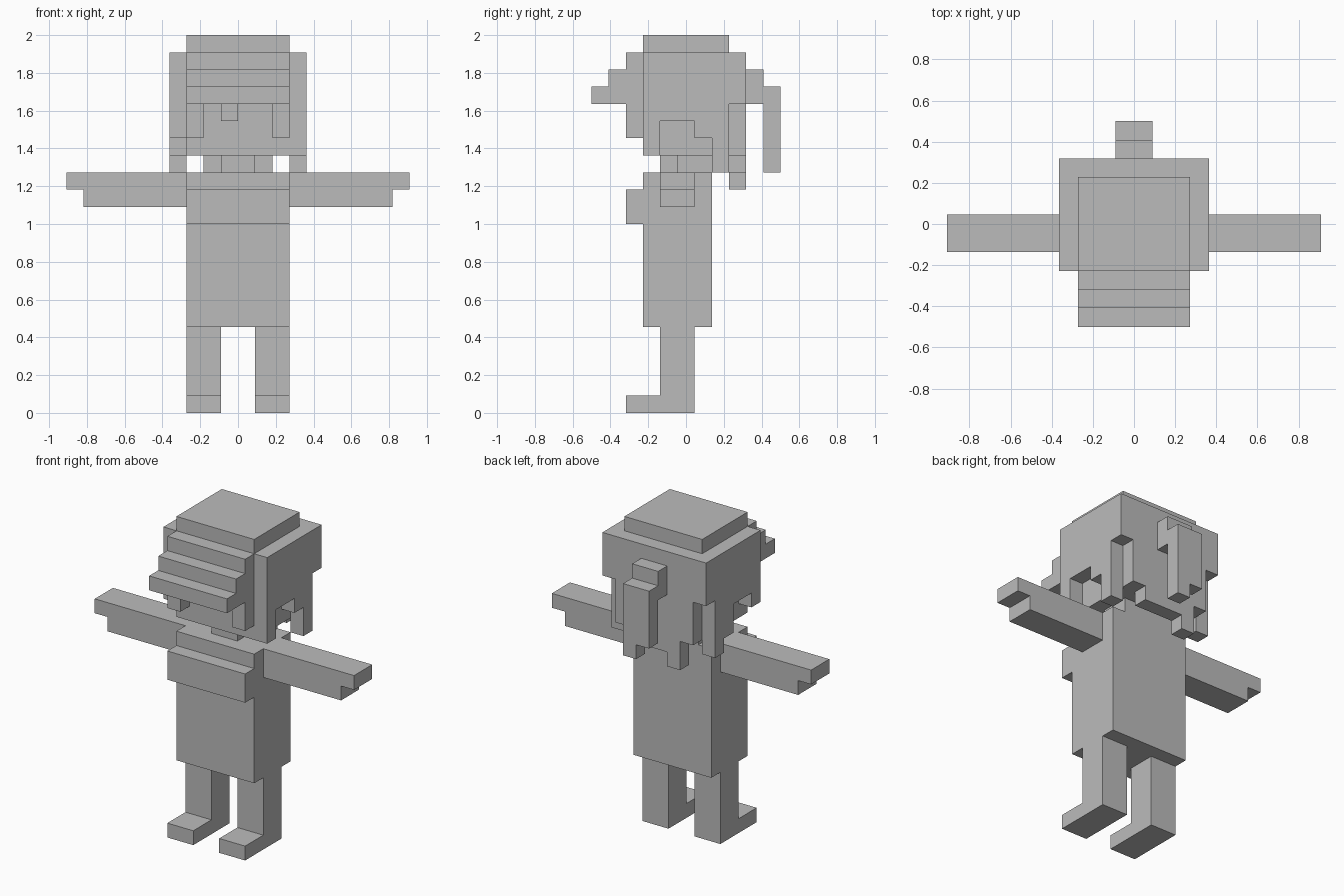
import bpy, bmesh, math
from mathutils import Vector

if "Cube" in bpy.data.objects:
    bpy.data.objects.remove(bpy.data.objects["Cube"])

U = 1 / 11        # block size
Y0 = 5.5          # depth offset: y counted in blocks from the frontmost block

grey = bpy.data.materials.new("plain_grey")
grey.diffuse_color = (0.5, 0.5, 0.5, 1)
grey.use_nodes = True
grey.node_tree.nodes["Principled BSDF"].inputs["Base Color"].default_value = grey.diffuse_color


def part(name, *boxes):
    """One clean shell around the union of block boxes (x0, x1, y0, y1, z0, z1)."""
    cells = set()
    for x0, x1, y0, y1, z0, z1 in boxes:
        cells |= {(x, y, z) for x in range(x0, x1)
                  for y in range(y0, y1) for z in range(z0, z1)}
    bm = bmesh.new()
    for c in cells:
        for axis in range(3):
            for side in (0, 1):
                n = list(c)
                n[axis] += 2 * side - 1
                if tuple(n) in cells:
                    continue
                a, b = (axis + 1) % 3, (axis + 2) % 3
                ring = [(0, 0), (1, 0), (1, 1), (0, 1)]
                verts = []
                for i, j in (ring if side else ring[::-1]):
                    p = list(c)
                    p[axis] += side
                    p[a] += i
                    p[b] += j
                    verts.append(bm.verts.new((p[0] * U, (p[1] - Y0) * U, p[2] * U)))
                bm.faces.new(verts)
    bmesh.ops.remove_doubles(bm, verts=bm.verts, dist=1e-4)
    bmesh.ops.dissolve_limit(bm, angle_limit=math.radians(1), verts=bm.verts, edges=bm.edges)
    me = bpy.data.meshes.new(name)
    bm.to_mesh(me)
    bm.free()
    me.materials.append(grey)
    ob = bpy.data.objects.new(name, me)
    bpy.context.collection.objects.link(ob)
    return ob


def both_sides(name, *boxes):
    """The part and its mirror image across x = 0."""
    part(name + "_right", *boxes)
    part(name + "_left", *[(-x1, -x0, *rest) for x0, x1, *rest in boxes])


# legs with feet, arms with a longer top layer
both_sides("leg", (1, 3, 4, 6, 0, 5), (1, 3, 2, 4, 0, 1))
both_sides("arm", (3, 10, 4, 6, 13, 14), (3, 9, 4, 6, 12, 13))

# torso with chest, cross-shaped neck
part("torso", (-3, 3, 3, 7, 5, 14), (-3, 3, 2, 3, 11, 13))
part("neck", (-1, 1, 4, 7, 14, 15), (-2, 2, 5, 7, 14, 15))

# head, crown, side hair, bangs and back hair as one shell
part("head_and_hair",
     (-3, 3, 3, 9, 15, 21),                              # head
     (-3, 3, 3, 8, 21, 22),                              # crown
     (-4, 4, 3, 9, 18, 21), (-4, 4, 3, 8, 17, 18),       # upper side hair
     (3, 4, 3, 4, 15, 17), (-4, -3, 3, 4, 16, 17),       # front side locks
     (3, 4, 6, 7, 16, 17), (-4, -3, 6, 7, 15, 17),       # middle side locks
     (3, 4, 7, 8, 14, 17), (-4, -3, 7, 8, 14, 17),       # rear side locks
     (-3, 3, 2, 3, 18, 21), (-3, 3, 1, 2, 18, 20),       # stepped bangs
     (-3, 3, 0, 1, 18, 19),
     (-3, -2, 2, 3, 16, 18), (2, 3, 2, 3, 16, 18),       # bang tips
     (-1, 0, 2, 3, 17, 18),
     (-2, 2, 8, 9, 14, 15), (-2, -1, 8, 9, 13, 14))      # nape locks

# ponytail
part("ponytail", (-1, 1, 9, 10, 18, 20), (-1, 1, 10, 11, 15, 19), (0, 1, 10, 11, 14, 15))
